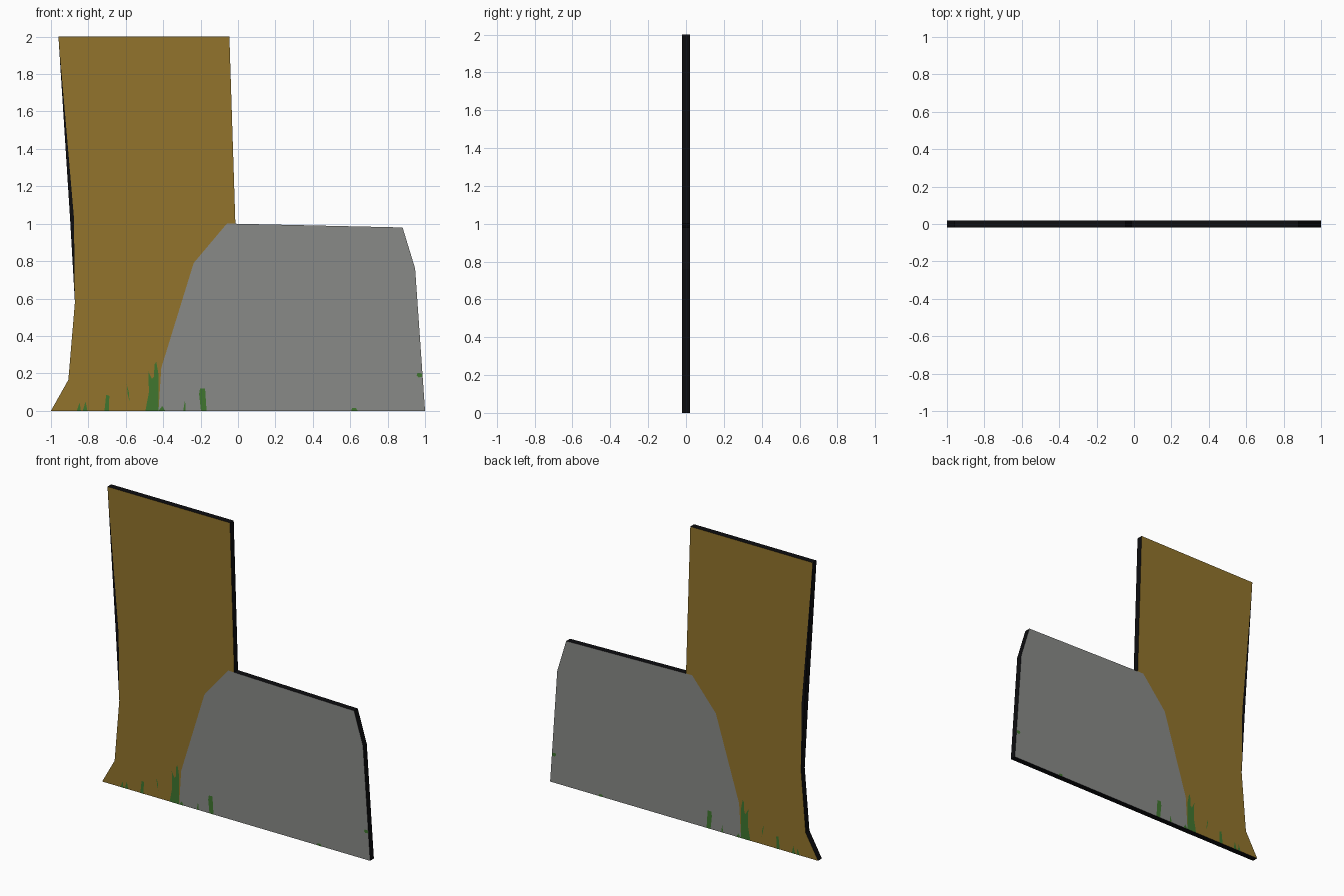
import bpy, bmesh

if "Cube" in bpy.data.objects:
    bpy.data.objects.remove(bpy.data.objects["Cube"])

T = 0.02  # half thickness of the panel


def material(name, rgb):
    m = bpy.data.materials.new(name)
    m.diffuse_color = (*rgb, 1)
    m.use_nodes = True
    m.node_tree.nodes["Principled BSDF"].inputs["Base Color"].default_value = m.diffuse_color
    return m


black = material("black_edge", (0.004, 0.004, 0.005))
brown = material("brown_trunk", (0.287, 0.175, 0.025))
grey = material("grey_stone", (0.25, 0.255, 0.245))
green = material("grass_green", (0.05, 0.18, 0.028))


def make_object(name, bm, mats):
    me = bpy.data.meshes.new(name)
    bm.to_mesh(me)
    bm.free()
    for m in mats:
        me.materials.append(m)
    ob = bpy.data.objects.new(name, me)
    bpy.context.collection.objects.link(ob)


# Flat panel: trunk, stone and a thin dark sliver, sharing their borders
P = dict(
    a=(-1, 0), b=(-0.907, 0.165), c=(-0.872, 0.58), rim=(-0.898, 1.03),
    inner=(-0.877, 1.03), e=(-0.96, 2), f=(-0.046, 2), g=(-0.014, 1),
    h=(-0.06, 1), i=(-0.237, 0.79), j=(-0.41, 0.23), k=(-0.425, 0),
    l=(1, 0), m=(0.947, 0.76), n=(0.88, 0.98))
regions = [("a k j i h g f e inner c b", 1),   # trunk
           ("k l m n g h i j", 2),             # stone
           ("c inner e rim", 0)]               # dark sliver
bm = bmesh.new()
verts = {key: bm.verts.new((x, -T, z)) for key, (x, z) in P.items()}
for keys, mat in regions:
    bm.faces.new([verts[k] for k in keys.split()]).material_index = mat
front = list(bm.faces)
ext = bmesh.ops.extrude_face_region(bm, geom=front, use_keep_orig=True)["geom"]
bmesh.ops.translate(bm, vec=(0, 2 * T, 0),
                    verts=[v for v in ext if isinstance(v, bmesh.types.BMVert)])
bmesh.ops.recalc_face_normals(bm, faces=bm.faces)
for face in bm.faces:
    if abs(face.normal.y) < 0.5:
        face.material_index = 0
make_object("trunk_and_stone_panel", bm, [black, brown, grey])

# Grass blades painted on both faces
blades = [
    [(-0.495, 0), (-0.425, 0), (-0.424, 0.19), (-0.437, 0.26), (-0.446, 0.25),
     (-0.45, 0.18), (-0.46, 0.17), (-0.48, 0.21), (-0.476, 0.1)],
    [(-0.198, 0), (-0.168, 0), (-0.176, 0.12), (-0.203, 0.12), (-0.208, 0.09)],
    [(-0.714, 0), (-0.69, 0), (-0.688, 0.08), (-0.705, 0.085)],
    [(-0.595, 0.14), (-0.59, 0.09), (-0.58, 0.05), (-0.584, 0.1)],
    [(-0.83, 0), (-0.805, 0), (-0.815, 0.05)],
    [(-0.862, 0), (-0.84, 0), (-0.847, 0.045)],
    [(-0.293, 0), (-0.28, 0), (-0.283, 0.06)],
    [(-0.425, 0), (-0.39, 0), (-0.405, 0.025)],
    [(0.605, 0), (0.64, 0), (0.63, 0.015), (0.61, 0.015)],
    [(0.955, 0.19), (0.965, 0.178), (0.985, 0.182), (0.983, 0.2), (0.96, 0.202)],
]
bm = bmesh.new()
for blade in blades:
    for y, pts in ((-T - 0.001, blade), (T + 0.001, blade[::-1])):
        bm.faces.new([bm.verts.new((x, y, z)) for x, z in pts])
make_object("grass_blades", bm, [green])
